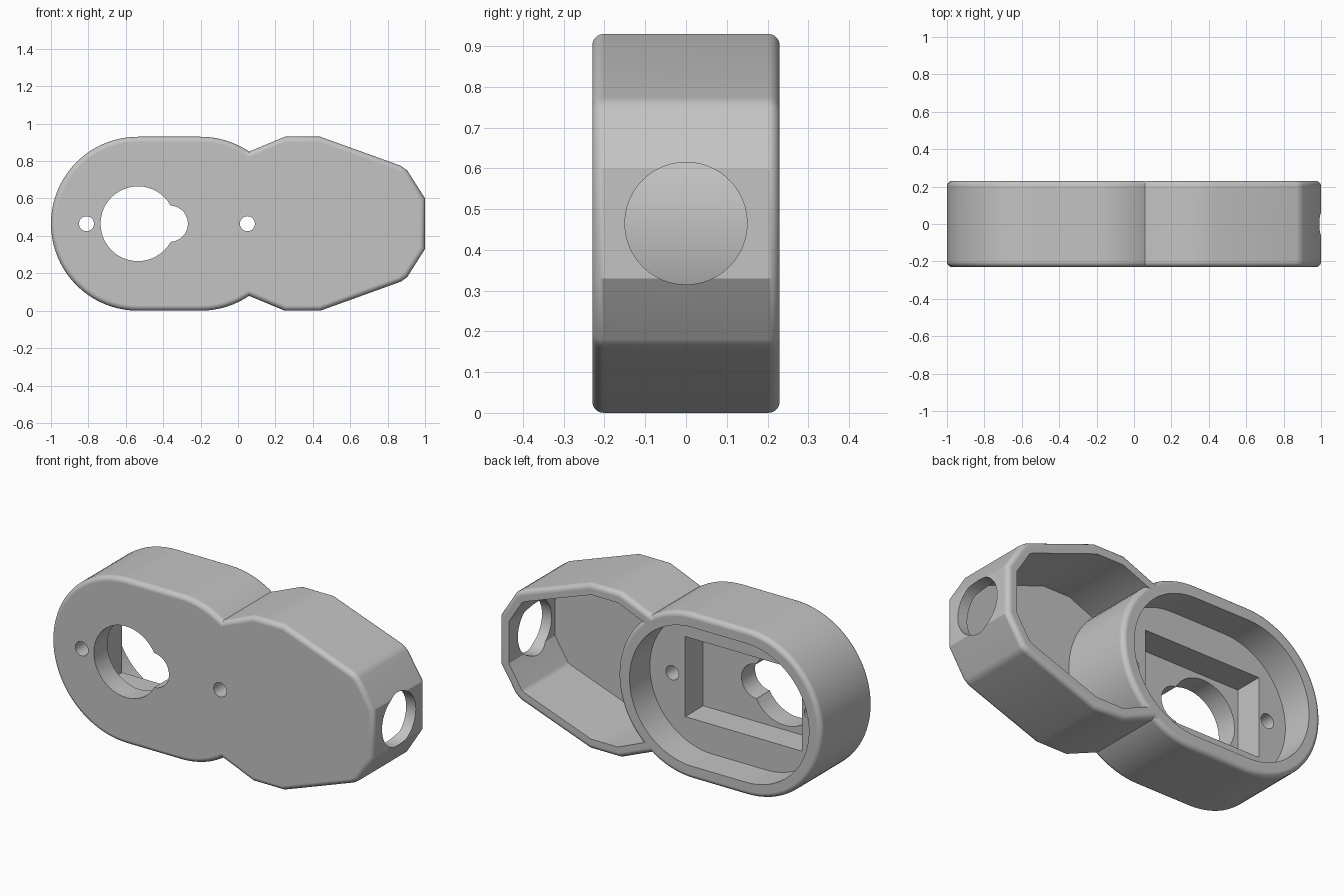
import bpy, bmesh, math
from mathutils import Vector, Matrix

if "Cube" in bpy.data.objects:
    bpy.data.objects.remove(bpy.data.objects["Cube"])

CZ = 0.465      # mid height
HALF = 0.23     # half depth

grey = bpy.data.materials.new("light_grey")
grey.diffuse_color = (0.55, 0.55, 0.55, 1)
grey.use_nodes = True
grey.node_tree.nodes["Principled BSDF"].inputs["Base Color"].default_value = grey.diffuse_color


def arc(cx, r, a0, a1, n):
    """Points of an arc about (cx, CZ) in the x-z plane, angles in degrees."""
    return [(cx + r * math.cos(math.radians(a0 + (a1 - a0) * i / n)),
             CZ + r * math.sin(math.radians(a0 + (a1 - a0) * i / n)))
            for i in range(n + 1)]


def circle(cx, r, n=48):
    return arc(cx, r, 0, 360, n)[:-1]


def stadium(r):
    return arc(-0.2, r, -90, 90, 40) + arc(-0.535, r, 90, 270, 40)


def inset(pts, t):
    """Shrink a convex counter-clockwise profile by t."""
    out = []
    for i, p in enumerate(pts):
        a, b, c = Vector(pts[i - 1]), Vector(p), Vector(pts[(i + 1) % len(pts)])
        d1, d2 = (b - a).normalized(), (c - b).normalized()
        n1, n2 = Vector((-d1.y, d1.x)), Vector((-d2.y, d2.x))
        q = b + (n1 + n2) * (t / (1 + n1.dot(n2)))
        out.append((q.x, q.y))
    return out


def prism(name, pts, y0, y1, bevel=0, turn=0):
    """Extrude an x-z profile along y, optionally rounding both rims."""
    bm = bmesh.new()
    face = bm.faces.new([bm.verts.new((x, y0, z)) for x, z in pts])
    ext = bmesh.ops.extrude_face_region(bm, geom=[face], use_keep_orig=True)
    verts = [g for g in ext["geom"] if isinstance(g, bmesh.types.BMVert)]
    bmesh.ops.translate(bm, verts=verts, vec=(0, y1 - y0, 0))
    bmesh.ops.recalc_face_normals(bm, faces=bm.faces)
    if bevel:
        rims = [e for e in bm.edges if abs(e.verts[0].co.y - e.verts[1].co.y) < 1e-5]
        bmesh.ops.bevel(bm, geom=rims, offset=bevel, segments=5, profile=0.5,
                        affect='EDGES', clamp_overlap=False)
    bm.transform(Matrix.Rotation(turn, 4, 'Z'))
    me = bpy.data.meshes.new(name)
    bm.to_mesh(me)
    bm.free()
    me.materials.append(grey)
    ob = bpy.data.objects.new(name, me)
    bpy.context.collection.objects.link(ob)
    return ob


def combine(target, other, op):
    """Apply a boolean and discard the helper."""
    mod = target.modifiers.new("bool", 'BOOLEAN')
    mod.operation, mod.object, mod.solver = op, other, 'EXACT'
    bpy.context.view_layer.objects.active = target
    bpy.ops.object.modifier_apply(modifier=mod.name)
    bpy.data.objects.remove(other)


# Faceted shell, profile mirrored about mid height
lower = [(-0.05, 0.125), (0.05, 0.08), (0.25, 0), (0.44, 0), (0.87, 0.155),
         (0.905, 0.18), (1, 0.33)]
lower = [lower[0]] + lower[2:]
facet = lower + [(x, 2 * CZ - z) for x, z in reversed(lower)]
housing = prism("housing", facet, -HALF, HALF, 0.028)
combine(housing, prism("shell_cavity", inset(facet, 0.06), -0.18, 0.4), 'DIFFERENCE')

# Rounded body joined on, standing inside the open shell
combine(housing, prism("round_body", stadium(CZ), -HALF, HALF, 0.028), 'UNION')

# Recess, rectangular pocket, keyhole and screw holes
combine(housing, prism("recess", stadium(CZ - 0.075), 0.05, 0.4), 'DIFFERENCE')
pocket = [(-0.755, 0.24), (-0.03, 0.24), (-0.03, 0.69), (-0.755, 0.69)]
combine(housing, prism("pocket", pocket, -0.11, 0.1), 'DIFFERENCE')
for cx, r in ((-0.535, 0.2), (-0.365, 0.097), (-0.81, 0.04), (0.05, 0.04)):
    combine(housing, prism("hole", circle(cx, r), -0.4, 0.15), 'DIFFERENCE')

# Round port through the end wall
combine(housing, prism("end_port", circle(0, 0.15), -1.1, -0.85, 0, math.pi / 2), 'DIFFERENCE')

# Smooth rounded areas, keep hard edges
bpy.ops.object.select_all(action='DESELECT')
housing.select_set(True)
bpy.context.view_layer.objects.active = housing
bpy.ops.object.shade_smooth_by_angle(angle=math.radians(30))
wn = housing.modifiers.new("weighted_normals", 'WEIGHTED_NORMAL')
wn.keep_sharp = True
